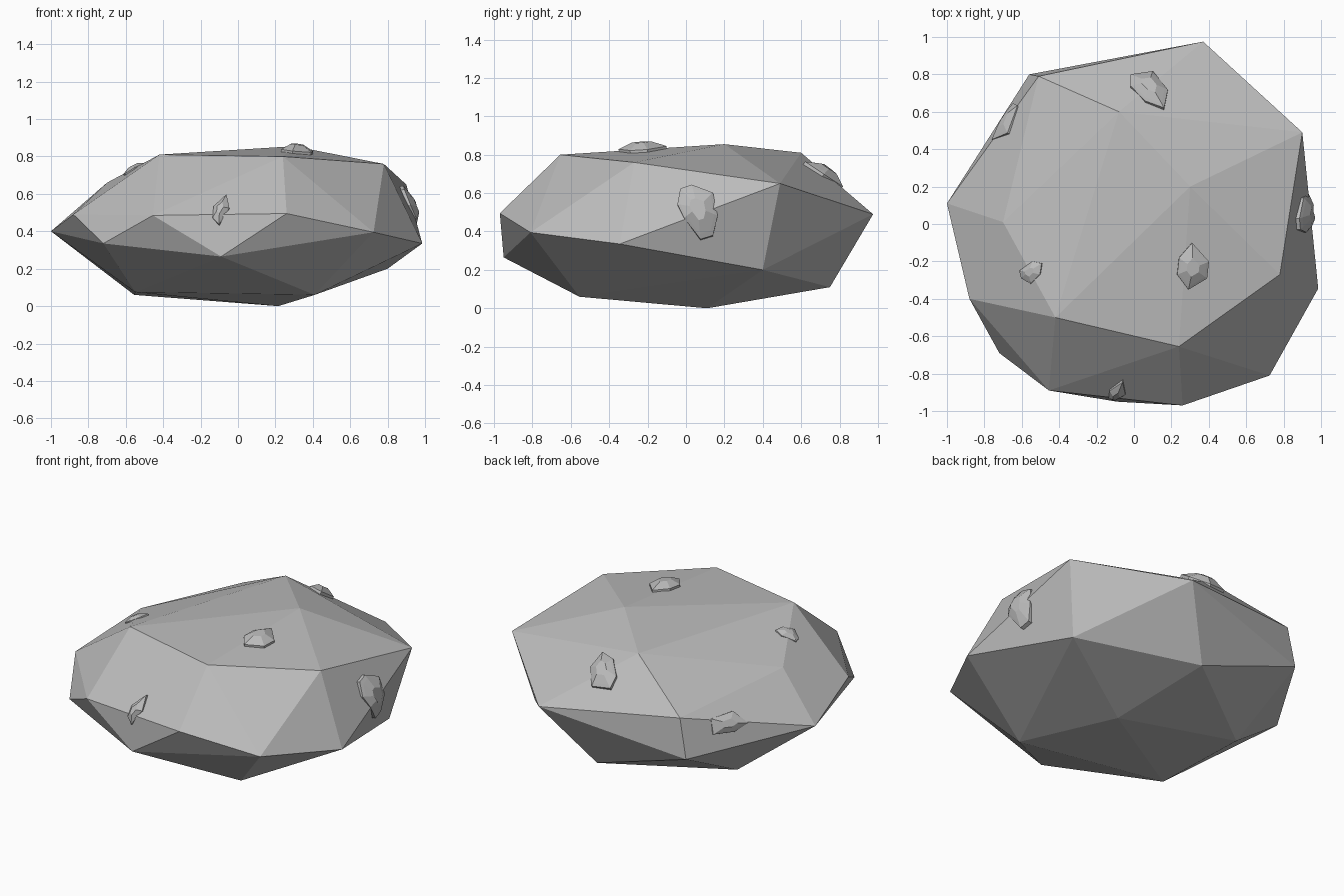
import bpy, bmesh
from mathutils import Vector
from mathutils.bvhtree import BVHTree

if "Cube" in bpy.data.objects:
    bpy.data.objects.remove(bpy.data.objects["Cube"])

grey = bpy.data.materials.new("stone_grey")
grey.diffuse_color = (0.5, 0.5, 0.5, 1)
grey.use_nodes = True
grey.node_tree.nodes["Principled BSDF"].inputs["Base Color"].default_value = grey.diffuse_color


def finish(name, bm):
    bmesh.ops.recalc_face_normals(bm, faces=bm.faces[:])
    me = bpy.data.meshes.new(name)
    bm.to_mesh(me)
    me.materials.append(grey)
    ob = bpy.data.objects.new(name, me)
    bpy.context.collection.objects.link(ob)
    return ob


# Boulder: convex hull of its corner points
corners = [
    (.37, .975, .49), (.90, .49, .65), (.78, -.27, .76), (.24, -.655, .80),
    (-.42, -.50, .81), (.30, .20, .855), (-.70, .01, .66), (-.88, -.40, .49),
    (-1, .11, .40), (-.56, .80, .33), (-.51, .79, .58), (-.08, .60, .81),
    (-.455, -.89, .485), (-.09, -.95, .265), (.26, -.97, .495), (.725, -.81, .395),
    (.985, -.345, .335), (.80, .40, .20), (-.72, -.69, .335), (.11, .75, .11),
    (-.555, .27, .06), (-.55, -.39, .075), (.41, -.555, .06), (.215, .11, 0),
]
bm = bmesh.new()
for c in corners:
    bm.verts.new(c)
bmesh.ops.convex_hull(bm, input=bm.verts[:])
bm.normal_update()
tree = BVHTree.FromBMesh(bm)
finish("boulder", bm)
bm.free()


# Pebble chip: outline projected on the boulder, then stacked shrinking rings
def chip(name, right, up, outline, height):
    right, up = Vector(right), Vector(up)
    view = right.cross(up).normalized()
    pts, normal = [], Vector()
    for u, v in outline:
        hit, n, _, _ = tree.ray_cast(right * u + up * v + view * 5, -view)
        if hit:
            pts.append(hit)
            normal += n
    normal.normalize()
    mid = sum(pts, Vector()) / len(pts)
    # flatten the rim a little so it sits as one piece across boulder edges
    pts = [p - normal * (p - mid).dot(normal) * .3 for p in pts]
    bm = bmesh.new()
    rings = []
    for scale, lift in ((1, -.03), (1, height * .3), (.84, height * .5), (.4, height)):
        rings.append([bm.verts.new(mid + (p - mid) * scale + normal * lift) for p in pts])
    n = len(pts)
    for a, b in zip(rings, rings[1:]):
        for i in range(n):
            j = (i + 1) % n
            bm.faces.new((a[i], a[j], b[j], b[i]))
    bm.faces.new(rings[0][::-1])
    bm.faces.new(rings[-1])
    finish(name, bm)
    bm.free()


X, Y, Z = (1, 0, 0), (0, 1, 0), (0, 0, 1)
chip("top_chip", X, Y, [(.31, -.10), (.40, -.20), (.39, -.29), (.29, -.35),
                        (.23, -.27), (.24, -.18)], .045)
chip("left_chip", X, Y, [(-.54, -.20), (-.49, -.21), (-.50, -.27), (-.55, -.32),
                         (-.60, -.29), (-.61, -.25)], .025)
chip("back_chip", X, Y, [(-.02, .79), (.10, .81), (.18, .71), (.16, .61),
                         (.06, .65), (-.02, .73)], .05)
chip("back_left_chip", (-.819, -.574, 0), (.243, -.346, .906),
     [(.144, .123), (.27, .169), (.362, .10), (.282, .048), (.155, .031)], .03)
chip("right_chip", Y, Z, [(-.03, .62), (.03, .64), (.14, .60), (.165, .48), (.14, .375),
                          (.075, .355), (-.01, .47), (-.045, .54)], .055)
chip("front_chip", X, Z, [(-.06, .59), (-.045, .52), (-.10, .43), (-.135, .47),
                          (-.13, .53)], .035)
